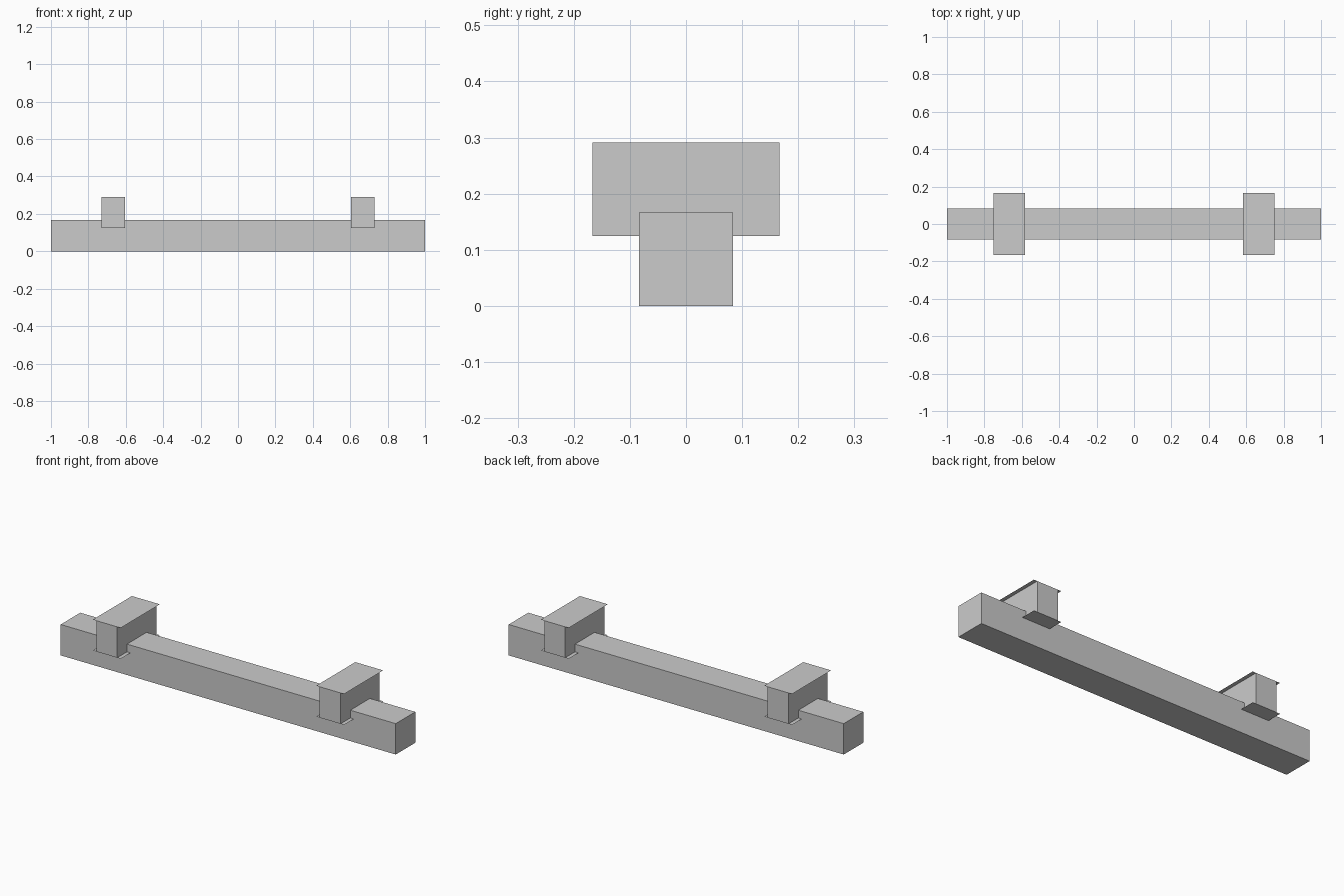
import bpy, bmesh
from mathutils import Matrix, Vector

if "Cube" in bpy.data.objects:
    bpy.data.objects.remove(bpy.data.objects["Cube"])

U = 1 / 24  # modelling grid step


def finish(bm, name):
    mesh = bpy.data.meshes.new(name)
    bm.to_mesh(mesh)
    bm.free()
    obj = bpy.data.objects.new(name, mesh)
    bpy.context.collection.objects.link(obj)
    return obj


def box(bm, center, size):
    m = Matrix.Translation(center) @ Matrix.Diagonal((*size, 1))
    return bmesh.ops.create_cube(bm, size=1, matrix=m)["verts"]


def plate(bm, center, sx, sy, flip=False):
    # thin single-sided sheet
    m = Matrix.Translation(center) @ Matrix.Diagonal((sx, sy, 1, 1))
    verts = bmesh.ops.create_grid(bm, x_segments=1, y_segments=1, size=0.5, matrix=m)["verts"]
    if flip:
        bmesh.ops.reverse_faces(bm, faces=verts[0].link_faces[:])


# Long beam
bm = bmesh.new()
box(bm, (0, 0, 2 * U), (2, 4 * U, 4 * U))
finish(bm, "beam")

# Cross blocks: narrow walls with wider top and bottom sheets
for side, label in ((-1, "left"), (1, "right")):
    x, z, h = side * 16 * U, 5 * U, 4 * U
    bm = bmesh.new()
    box(bm, (x, 0, z), (3 * U, 8 * U, h))
    caps = [f for f in bm.faces if abs(f.normal.z) > 0.5]
    bmesh.ops.delete(bm, geom=caps, context="FACES_ONLY")
    plate(bm, Vector((x, 0, z + h / 2)), 4 * U, 8 * U)
    plate(bm, Vector((x, 0, z - h / 2)), 4 * U, 8 * U, flip=True)
    finish(bm, label + "_cross_block")
